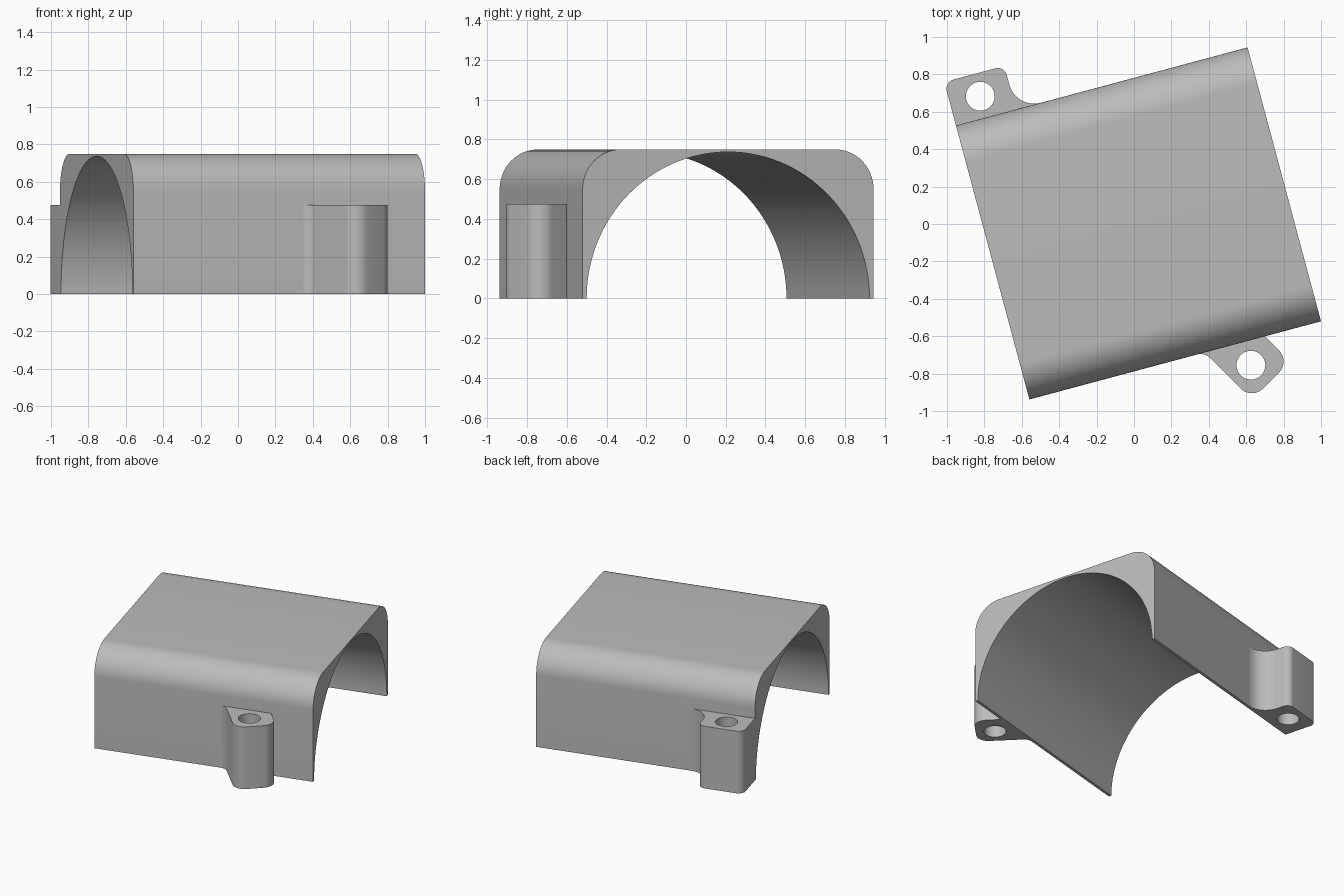
import bpy, bmesh, math
from mathutils import Vector, Matrix

if "Cube" in bpy.data.objects:
    bpy.data.objects.remove(bpy.data.objects["Cube"])

grey = bpy.data.materials.new("plain grey")
grey.diffuse_color = (0.5, 0.5, 0.5, 1)
grey.use_nodes = True
grey.node_tree.nodes["Principled BSDF"].inputs["Base Color"].default_value = grey.diffuse_color

TILT = math.radians(15)
HALF_L, HALF_W, HEIGHT = 0.807, 0.758, 0.75
BORE, LUG_H, HOLE = 0.737, 0.475, 0.077


def rounded(corners, steps=10):
    """Outline from (x, y, radius) corners; radius 0 stays sharp."""
    pts = []
    for i, (x, y, r) in enumerate(corners):
        p = Vector((x, y))
        if r == 0:
            pts.append(p)
            continue
        a = (Vector(corners[i - 1][:2]) - p).normalized()
        b = (Vector(corners[(i + 1) % len(corners)][:2]) - p).normalized()
        half = a.angle(b) / 2
        centre = p + (a + b).normalized() * r / math.sin(half)
        start = p + a * r / math.tan(half) - centre
        end = p + b * r / math.tan(half) - centre
        sweep = math.atan2(start.cross(end), start.dot(end))
        for k in range(steps + 1):
            pts.append(centre + Matrix.Rotation(sweep * k / steps, 2) @ start)
    return pts


def circle(x, y, r, n=48):
    return [Vector((x + r * math.cos(2 * math.pi * k / n),
                    y + r * math.sin(2 * math.pi * k / n))) for k in range(n)]


def prism(name, loops, depth, matrix):
    """Extrude an outline (with optional holes) along its local z."""
    bm = bmesh.new()
    edges = []
    for loop in loops:
        vs = [bm.verts.new((p.x, p.y, 0)) for p in loop]
        edges += [bm.edges.new((vs[i - 1], vs[i])) for i in range(len(vs))]
    bmesh.ops.triangle_fill(bm, edges=edges, use_beauty=True, normal=(0, 0, 1))
    ext = bmesh.ops.extrude_face_region(bm, geom=bm.faces[:], use_keep_orig=True)
    bmesh.ops.translate(bm, vec=(0, 0, depth),
                        verts=[g for g in ext["geom"] if isinstance(g, bmesh.types.BMVert)])
    bmesh.ops.recalc_face_normals(bm, faces=bm.faces[:])
    mesh = bpy.data.meshes.new(name)
    bm.to_mesh(mesh)
    bm.free()
    mesh.materials.append(grey)
    obj = bpy.data.objects.new(name, mesh)
    bpy.context.collection.objects.link(obj)
    obj.matrix_world = matrix
    bpy.ops.object.select_all(action='DESELECT')
    obj.select_set(True)
    bpy.context.view_layer.objects.active = obj
    bpy.ops.object.shade_smooth_by_angle(angle=math.radians(25))
    return obj


turn = Matrix.Translation((0.024, 0.003, 0)) @ Matrix.Rotation(TILT, 4, 'Z')

# Arched cover: rounded box section with a half-round bore, run along its length
outer = rounded([(HALF_W, 0, 0), (HALF_W, HEIGHT, 0.2),
                 (-HALF_W, HEIGHT, 0.2), (-HALF_W, 0, 0)], 16)
arch = [Vector((-BORE * math.cos(math.pi * k / 64), BORE * math.sin(math.pi * k / 64)))
        for k in range(65)]
arch[0].y = arch[-1].y = 0
# Section axes: local x -> width, local y -> up, local z -> length
section = Matrix(((0, 0, 1, -HALF_L), (1, 0, 0, 0), (0, 1, 0, 0), (0, 0, 0, 1)))
prism("arched_cover", [outer + arch], 2 * HALF_L, turn @ section)

# Back lug: square tab flush with the cover end, flared into the wall
back = rounded([(0, -0.008, 0), (0, 0.241, 0.05), (0.332, 0.241, 0.05),
                (0.332, 0, 0.138), (0.471, 0, 0), (0.471, -0.008, 0)])
prism("back_lug", [back, circle(0.166, 0.118, HOLE)], LUG_H,
      turn @ Matrix.Translation((-HALF_L, HALF_W, 0)))

# Front lug: tab set diagonally to the wall, flared on its left side
front = rounded([(0.329, -0.697, 0), (0.375, -0.685, 0.08), (0.63, -0.94, 0.085),
                 (0.835, -0.735, 0.085), (0.698, -0.598, 0),
                 (0.696, -0.590, 0), (0.327, -0.689, 0)])
prism("front_lug", [front, circle(0.625, -0.755, HOLE)], LUG_H, Matrix())
